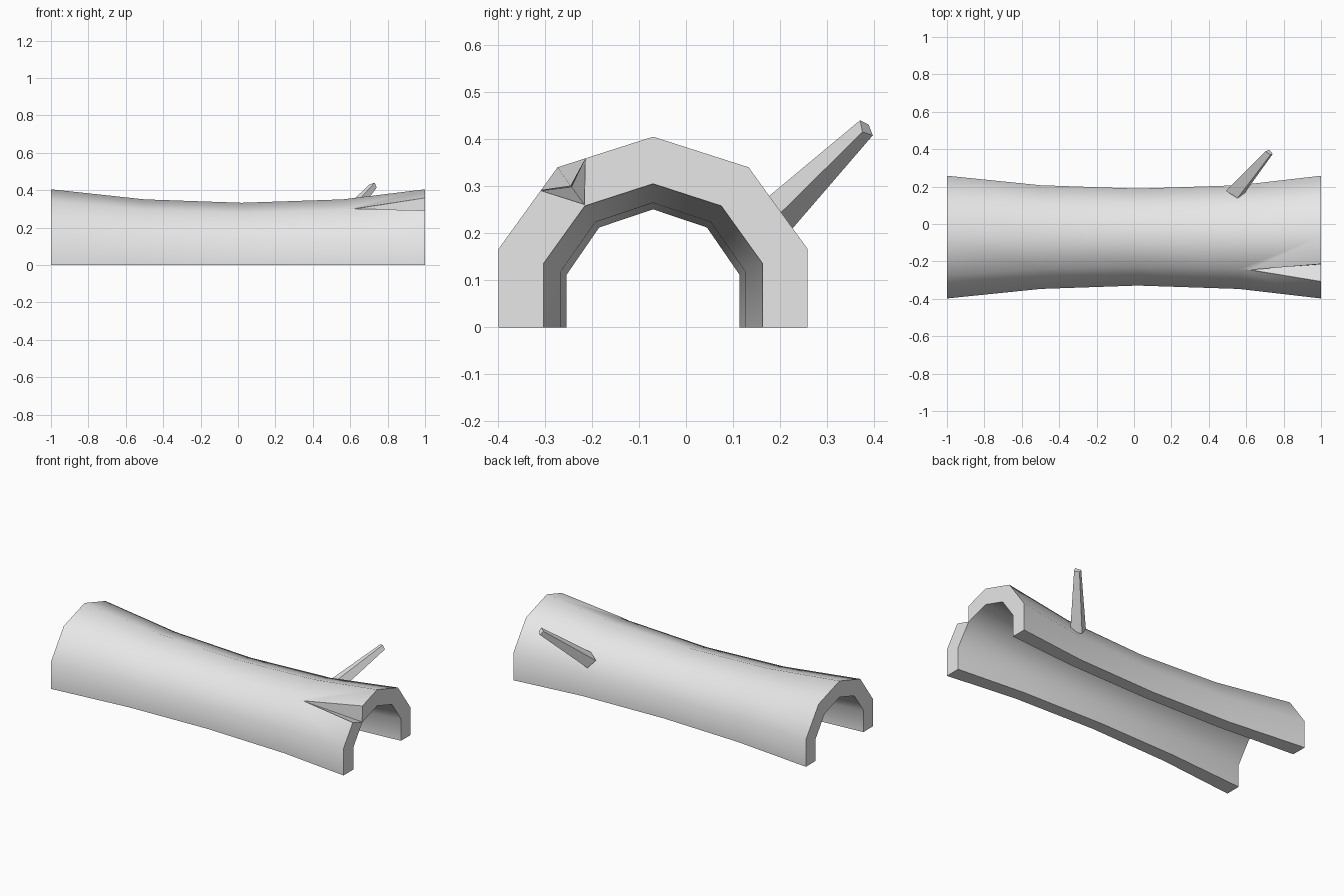
import bpy, bmesh, math
from mathutils import Vector

if "Cube" in bpy.data.objects:
    bpy.data.objects.remove(bpy.data.objects["Cube"], do_unlink=True)

grey = bpy.data.materials.new("plain grey")
grey.use_nodes = True
grey.diffuse_color = (0.8, 0.8, 0.8, 1)
grey.node_tree.nodes["Principled BSDF"].inputs["Base Color"].default_value = (0.8, 0.8, 0.8, 1)


def loft(name, rings):
    """Skin closed rings of points and cap both ends."""
    bm = bmesh.new()
    loops = [[bm.verts.new(p) for p in ring] for ring in rings]
    n = len(loops[0])
    for a, b in zip(loops, loops[1:]):
        for i in range(n):
            j = (i + 1) % n
            bm.faces.new((a[i], a[j], b[j], b[i]))
    bm.faces.new(loops[0])
    bm.faces.new(loops[-1])
    bmesh.ops.recalc_face_normals(bm, faces=bm.faces)
    mesh = bpy.data.meshes.new(name)
    bm.to_mesh(mesh)
    bm.free()
    mesh.materials.append(grey)
    obj = bpy.data.objects.new(name, mesh)
    bpy.context.collection.objects.link(obj)
    return obj


def activate(obj):
    bpy.ops.object.select_all(action='DESELECT')
    obj.select_set(True)
    bpy.context.view_layer.objects.active = obj


# Hollow half log: mirrored arch section, narrowing toward the middle
AXIS_Y = -0.07
outer = [(0.328, 0), (0.328, 0.167), (0.203, 0.34), (0, 0.405)]
inner = [(0.2325, 0), (0.2325, 0.136), (0.145, 0.258), (0, 0.305)]


def arch(half):
    return half + [(-y, z) for y, z in reversed(half[:-1])]


section = arch(outer) + arch(inner)[::-1]
stations = [(-1, 1, 1), (-0.5, 0.845, 0.867), (0.02, 0.79, 0.822),
            (0.56, 0.845, 0.867), (1, 1, 1)]
log = loft("hollow_log", [[(x, AXIS_Y + y * sy, z * sz) for y, z in section]
                          for x, sy, sz in stations])

# Tapering crack in the front shoulder of the left end
tip = Vector((0.61, -0.243, 0.298))
mouth = [(-0.307, 0.29), (-0.35, 0.43), (-0.214, 0.359), (-0.216, 0.261)]
ends = [tip + (Vector((1, y, z)) - tip) * 1.06 for y, z in mouth]
cutter = loft("crack_cutter", [[tip + (p - tip) * 0.002 for p in ends], ends])
cutter.hide_render = True
cut = log.modifiers.new("crack", 'BOOLEAN')
cut.operation = 'DIFFERENCE'
cut.solver = 'EXACT'
cut.object = cutter
activate(log)
bpy.ops.object.modifier_apply(modifier="crack")
bpy.data.objects.remove(cutter, do_unlink=True)
bpy.ops.object.shade_smooth_by_angle(angle=math.radians(45))

# Broken twig rising from the back
twig_end = [Vector(p) for p in ((0.73, 0.37, 0.44), (0.702, 0.388, 0.431),
                                (0.722, 0.397, 0.408), (0.742, 0.375, 0.415))]
centre = sum(twig_end, Vector()) / 4
root = Vector((0.54, 0.165, 0.21))
loft("broken_twig", [[root + (p - centre) * 2.2 for p in twig_end], twig_end])
